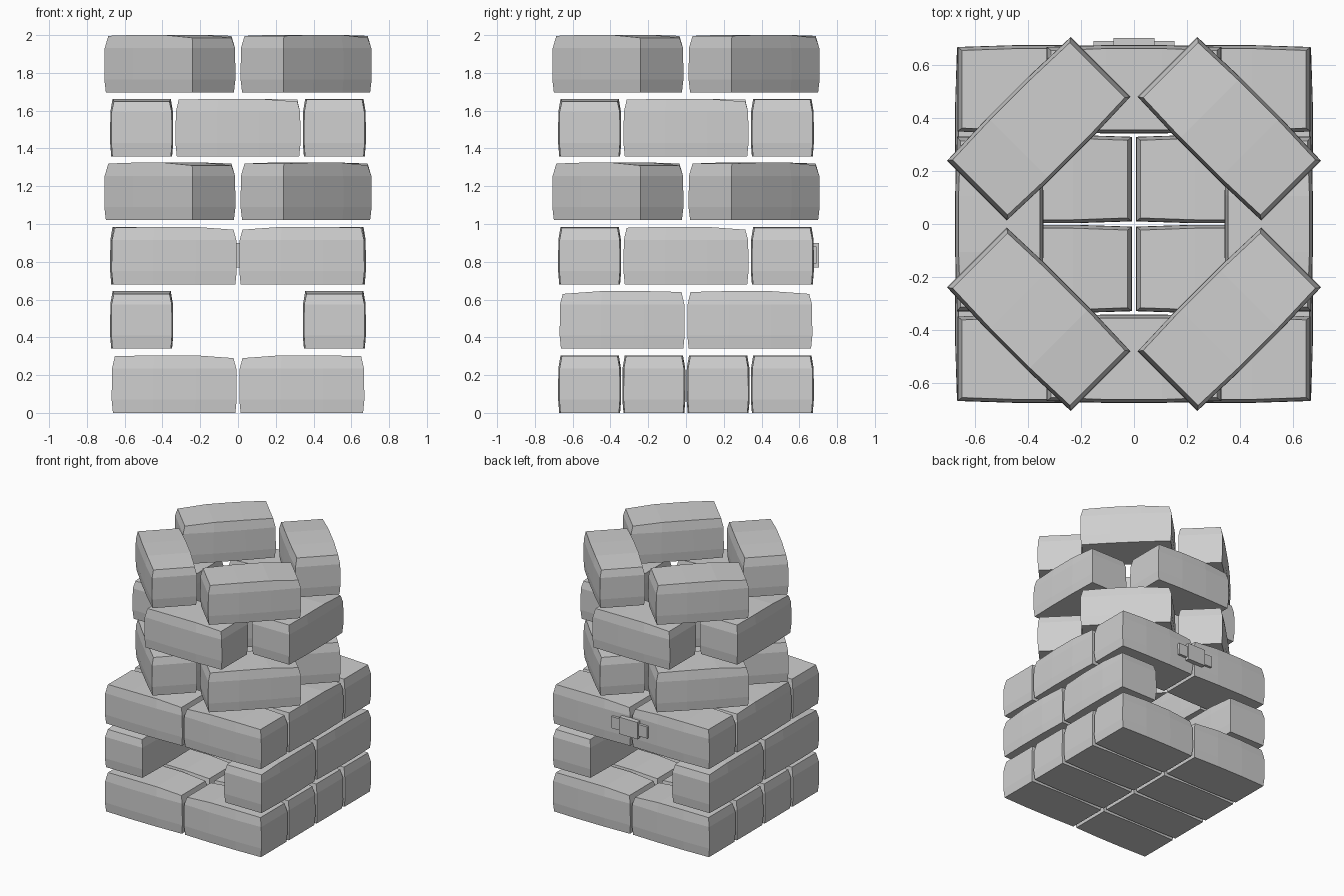
import bpy, bmesh, math

if "Cube" in bpy.data.objects:
    bpy.data.objects.remove(bpy.data.objects["Cube"])

stone = bpy.data.materials.new("stone grey")
stone.diffuse_color = (0.62, 0.62, 0.62, 1)
stone.use_nodes = True
stone.node_tree.nodes["Principled BSDF"].inputs["Base Color"].default_value = stone.diffuse_color

# Brick cross-section by level: height, half length, end half width, middle half width
LEVELS = [(0.0, 0.324, 0.155, 0.161),
          (0.07, 0.331, 0.160, 0.167),
          (0.235, 0.329, 0.159, 0.166),
          (0.305, 0.314, 0.147, 0.154)]
STATIONS = (-1, -0.34, 0.34, 1)


def make_brick_mesh():
    """Worn stone brick, long along x, with its +x end a little lower."""
    bm = bmesh.new()
    rings = []
    for z, length, end_w, mid_w in LEVELS:
        ring_pts = []
        for s in STATIONS:
            w = end_w if abs(s) == 1 else mid_w
            drop = 0.0
            if z > 0.3:
                drop = {1: 0.015, -1: 0.005}.get(s, 0)
            ring_pts.append((s * length, w, z - drop))
        loop = [(x, -w, h) for x, w, h in ring_pts] + [(x, w, h) for x, w, h in reversed(ring_pts)]
        rings.append([bm.verts.new(p) for p in loop])
    n = len(rings[0])
    for low, high in zip(rings, rings[1:]):
        for i in range(n):
            j = (i + 1) % n
            bm.faces.new((low[i], low[j], high[j], high[i]))
    # Top and bottom strips
    for i in range(3):
        for ring in (rings[0], rings[-1]):
            bm.faces.new((ring[i], ring[i + 1], ring[n - 2 - i], ring[n - 1 - i]))
    bmesh.ops.recalc_face_normals(bm, faces=bm.faces)
    mesh = bpy.data.meshes.new("brick")
    bm.to_mesh(mesh)
    bm.free()
    mesh.materials.append(stone)
    return mesh


brick_mesh = make_brick_mesh()


def brick(name, x, y, z, degrees):
    ob = bpy.data.objects.new(name, brick_mesh)
    ob.location = (x, y, z)
    ob.rotation_euler[2] = math.radians(degrees)
    bpy.context.collection.objects.link(ob)


def ring_of_four(name, z, turn):
    """Four bricks around an open centre, turned about z."""
    for k in range(4):
        a = math.radians(90 * k + turn)
        brick(name, 0.51 * math.sin(a), -0.51 * math.cos(a), z, 90 * k + turn)


# Base: solid course, two by four
for y in (-0.51, -0.17, 0.17, 0.51):
    brick("base_brick", -0.338, y, 0, 0)
    brick("base_brick", 0.338, y, 0, 180)

# Second course: two side walls, leaving an opening front and back
for x in (-0.51, 0.51):
    brick("side_wall_brick", x, 0.338, 0.34, 90)
    brick("side_wall_brick", x, -0.338, 0.34, -90)

# Third course: lintels over the openings, and side bricks
for y in (-0.51, 0.51):
    brick("lintel_brick", -0.338, y, 0.68, 0)
    brick("lintel_brick", 0.338, y, 0.68, 180)
for x in (-0.51, 0.51):
    brick("lintel_side_brick", x, 0, 0.68, 90)

# Chimney: alternating turned rings
ring_of_four("chimney_lower_brick", 1.02, 45)
ring_of_four("chimney_middle_brick", 1.358, 0)
ring_of_four("chimney_top_brick", 1.696, 45)


def block(name, x, y0, y1, z0, z1, width):
    bpy.ops.mesh.primitive_cube_add(size=1, location=(x, (y0 + y1) / 2, (z0 + z1) / 2))
    ob = bpy.context.object
    ob.name = name
    ob.scale = (width, y1 - y0, z1 - z0)
    ob.data.materials.append(stone)


# Small clasp on the back lintel
block("clasp_centre", 0, 0.665, 0.705, 0.77, 0.90, 0.155)
for s in (-1, 1):
    block("clasp_tab", s * 0.113, 0.665, 0.692, 0.79, 0.88, 0.08)
